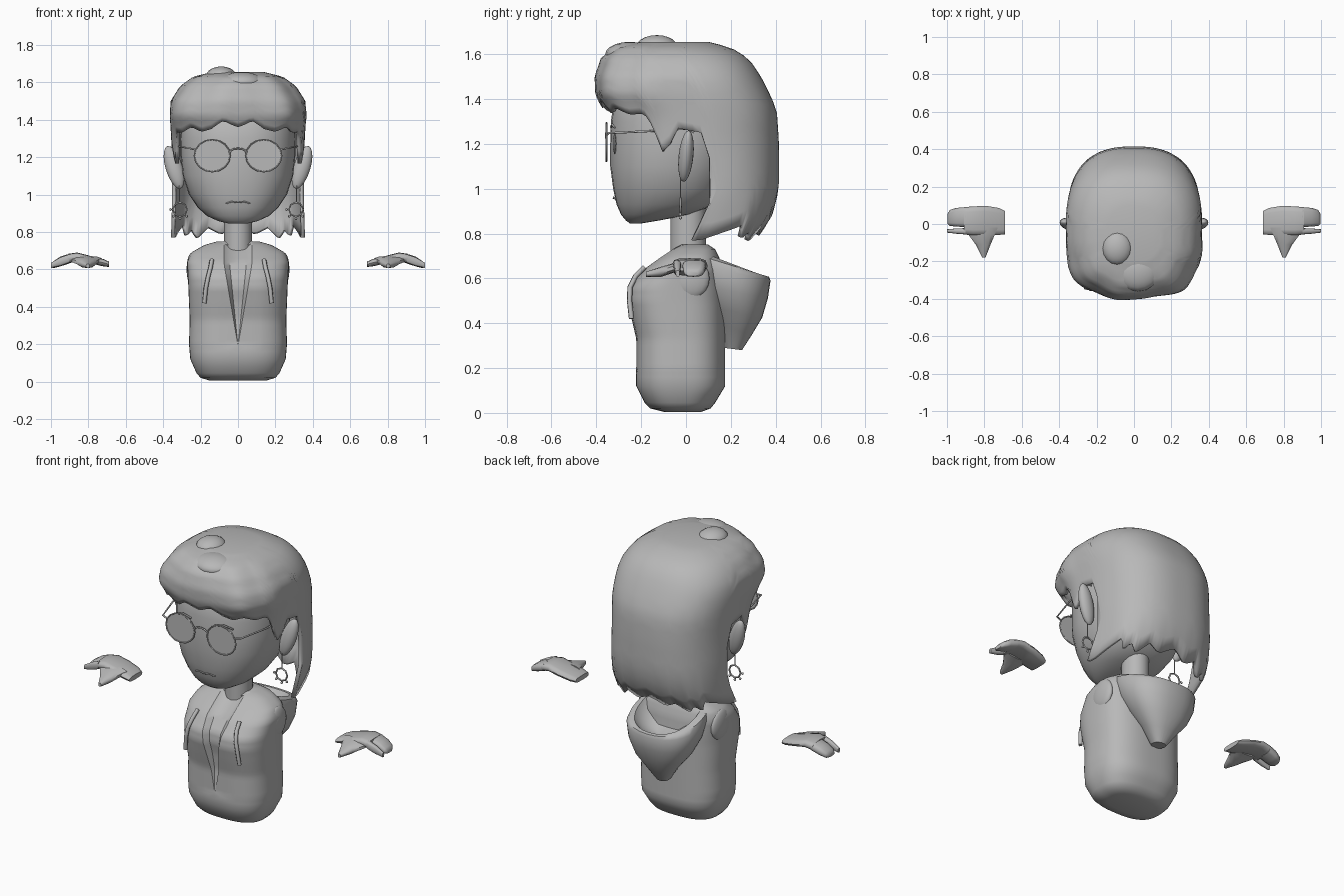
import bpy, bmesh, math

if "Cube" in bpy.data.objects:
    bpy.data.objects.remove(bpy.data.objects["Cube"])

grey = bpy.data.materials.new("grey")
grey.diffuse_color = (0.48, 0.48, 0.48, 1)
grey.use_nodes = True
grey.node_tree.nodes["Principled BSDF"].inputs["Base Color"].default_value = grey.diffuse_color


def finish(name, verts, faces, angle=50):
    me = bpy.data.meshes.new(name)
    me.from_pydata(verts, [], faces)
    bm = bmesh.new()
    bm.from_mesh(me)
    bmesh.ops.recalc_face_normals(bm, faces=bm.faces)
    bm.to_mesh(me)
    bm.free()
    ob = bpy.data.objects.new(name, me)
    bpy.context.collection.objects.link(ob)
    me.materials.append(grey)
    bpy.ops.object.select_all(action='DESELECT')
    ob.select_set(True)
    bpy.context.view_layer.objects.active = ob
    bpy.ops.object.shade_smooth_by_angle(angle=math.radians(angle))
    return ob


def lerp_table(table, k):
    """Interpolate rows of (key, values...) with ascending keys."""
    if k <= table[0][0]:
        return table[0][1:]
    for a, b in zip(table, table[1:]):
        if k <= b[0]:
            f = (k - a[0]) / (b[0] - a[0])
            return tuple(p + (q - p) * f for p, q in zip(a[1:], b[1:]))
    return table[-1][1:]


def oval(th, hx, yf, yb, n):
    """Point on a rounded outline; th = 0 faces the front."""
    s, c = math.sin(th), math.cos(th)
    x = hx * math.copysign(abs(s) ** (2 / n), s)
    y = (yf + yb) / 2 - (yb - yf) / 2 * math.copysign(abs(c) ** (2 / n), c)
    return x, y


def skin(name, rings, caps=(True, True), angle=50):
    n = len(rings[0])
    verts = [v for r in rings for v in r]
    faces = [(i * n + j, i * n + (j + 1) % n, (i + 1) * n + (j + 1) % n, (i + 1) * n + j)
             for i in range(len(rings) - 1) for j in range(n)]
    if caps[0]:
        faces.append(tuple(range(n)))
    if caps[1]:
        faces.append(tuple(range((len(rings) - 1) * n, len(rings) * n)))
    return finish(name, verts, faces, angle)


def loft(name, table, n=2.5, seg=32, warp=None, **kw):
    rings = []
    for z, hx, yf, yb in table:
        ring = [(*oval(2 * math.pi * j / seg, hx, yf, yb, n), z) for j in range(seg)]
        rings.append([warp(*p) for p in ring] if warp else ring)
    return skin(name, rings, **kw)


def ball(name, loc, size, seg=12, tilt=0):
    bpy.ops.mesh.primitive_uv_sphere_add(segments=seg, ring_count=seg // 2 + 2, location=loc, rotation=(tilt, 0, 0))
    ob = bpy.context.object
    ob.name, ob.scale = name, size
    ob.data.materials.append(grey)
    bpy.ops.object.shade_smooth()
    return ob


def wire(name, pts, r=0.005, closed=False):
    cu = bpy.data.curves.new(name, 'CURVE')
    cu.dimensions, cu.bevel_depth, cu.bevel_resolution = '3D', r, 1
    cu.use_fill_caps = True
    sp = cu.splines.new('POLY')
    sp.points.add(len(pts) - 1)
    for p, q in zip(sp.points, pts):
        p.co = (*q, 1)
    sp.use_cyclic_u = closed
    cu.materials.append(grey)
    ob = bpy.data.objects.new(name, cu)
    bpy.context.collection.objects.link(ob)
    return ob


# Torso with a V-shaped opening pressed into the chest
torso = [(0.005, .15, -.1, .07), (0.02, .2, -.16, .11), (0.045, .222, -.185, .13), (0.12, .255, -.222, .175),
         (0.2, .262, -.224, .175), (0.33, .258, -.224, .175), (0.42, .262, -.245, .175), (0.5, .265, -.262, .175),
         (0.56, .268, -.255, .175), (0.64, .272, -.19, .165), (0.69, .25, -.12, .15), (0.73, .18, -.06, .13),
         (0.75, .11, -.02, .1)]
levels = [0.005, 0.02, 0.045, 0.08, 0.12] + [0.16 + 0.02 * i for i in range(27)] + [0.695, 0.71, 0.73, 0.75]


def neckline(x, y, z):
    """Pull the middle columns onto the V edge and sink the panel inside it."""
    hx, yf, yb = lerp_table(torso, z)
    a, b = .274 * hx, .45 * hx
    w = min(.075, .17 * (z - .19))
    if y < (yf + yb) / 2 and w > 0 and abs(x) < b:
        f = abs(x) / a
        new = f * w if f <= 1 else w + (abs(x) - a) / (b - a) * (b - w)
        if f < .99:
            y += .035 * min(1, w / .04)
        x = math.copysign(new, x)
    return x, y, z


loft("torso", [(z, *lerp_table(torso, z)) for z in levels], n=2.7, seg=72, warp=neckline, angle=35)

# Hood hanging on the back: outer shell, rim, then inner hollow
hood = []
for hx, yf, yb, zf, zb in [(.04, .17, .25, .29, .28), (.1, .13, .295, .4, .35), (.165, .08, .34, .48, .425),
                           (.21, .02, .365, .58, .51), (.225, -.03, .377, .68, .59), (.215, -.05, .37, .735, .607),
                           (.18, -.03, .35, .755, .61), (.15, .0, .3, .71, .56), (.07, .08, .22, .64, .54)]:
    ring = []
    for j in range(32):
        x, y = oval(2 * math.pi * j / 32, hx, yf, yb, 2.3)
        f = (y - yf) / (yb - yf)
        ring.append((x, y, zf + (zb - zf) * f))
    hood.append(ring)
skin("hood", hood)

# Neck and head
loft("neck", [(.69, .075, -.07, .09), (.95, .075, -.07, .09)], n=2, seg=16)
loft("head", [(.845, .05, -.25, -.2), (.858, .105, -.268, -.12), (.885, .165, -.29, .02), (.93, .215, -.31, .13),
              (1., .262, -.325, .18), (1.1, .295, -.338, .22), (1.2, .306, -.338, .25), (1.3, .308, -.335, .26),
              (1.4, .3, -.32, .25), (1.5, .25, -.25, .2), (1.58, .12, -.12, .1)], n=2.3, seg=32)

# Hair: one shell whose lower edge falls from fringe to side locks to long back
shape = [(.76, .365, -.25, .31), (.88, .36, -.28, .385), (1., .353, -.3, .415), (1.2, .352, -.34, .415),
         (1.35, .36, -.365, .405), (1.42, .365, -.395, .375), (1.5, .36, -.4, .335), (1.58, .31, -.375, .28),
         (1.63, .24, -.32, .2), (1.655, .14, -.2, .1)]
hem = [(0, 1.36), (8, 1.395), (18, 1.35), (28, 1.335), (38, 1.36), (50, 1.33), (62, 1.335), (67, 1.28), (72, 1.165),
       (78, 1.2), (84, 1.27), (93, 1.25), (97, 1.1), (101, .77), (107, .77), (127, .84), (133, .77), (140, .81),
       (148, .76), (159, .82), (170, .785), (180, .83)]
SEG, ROWS = 120, 18
rings = []
for i in range(1, ROWS + 1):
    ring = []
    for j in range(SEG):
        deg = 360 * j / SEG
        a = min(deg, 360 - deg)
        z = 1.655 - (1.655 - lerp_table(hem, a)[0]) * ((i - 1) / (ROWS - 1)) ** 1.5
        x, y = oval(math.radians(deg), *lerp_table(shape, z), 2.5)
        # fringe clumps, puffed out like a roll above the brow
        if a < 85 and z < 1.64:
            puff = max(0, 1 - abs(z - 1.43) / .13) * min(1, (85 - a) / 20) * min(1, a / 40)
            k = 1 + .06 * puff + .02 * math.cos(math.radians(deg * 8 + 60)) * min(1, (85 - a) / 25)
            x, y = x * k, y * k
        # tips of the side hair sweep forward
        if z < 1.0 and 92 < a < 125:
            y -= 0.09 * min(1, (1.0 - z) / 0.2) * (1 - abs(a - 103) / 22)
        ring.append((x, y, z))
    rings.append(ring)
hair = skin("hair", rings, caps=(True, False), angle=60)
sol = hair.modifiers.new("thickness", 'SOLIDIFY')
sol.thickness, sol.offset = 0.02, -1
for loc, size in [((-.09, -.13, 1.635), (.08, .09, .05)), ((.02, -.25, 1.6), (.12, .11, .055))]:
    ball("hair_tuft", loc, size, 16)


def arc(cx, y, cz, r, n, a0=0, a1=360, sz=1):
    closed = a1 - a0 == 360
    return [(cx + r * math.cos(t), y, cz + sz * r * math.sin(t)) for t in
            (math.radians(a0 + (a1 - a0) * i / (n if closed else n - 1)) for i in range(n))]


# Paired parts
for s, side in ((-1, "left"), (1, "right")):
    # ears, with a slight forward tilt
    ear = ball(side + "_ear", (s * .342, 0, 1.145), (.045, .033, .12), 16, tilt=-.1)
    ear.rotation_euler.y = s * .3
    # earrings
    wire(side + "_earring_chain", [(s * .312, -.025, 1.05), (s * .312, -.025, .96)], .003)
    wire(side + "_earring_hoop", arc(s * .31, -.025, .92, .038, 8), .005, True)
    for p in arc(s * .31, -.025, .92, .05, 8)[4:]:
        ball(side + "_earring_bead", p, (.007,) * 3, 8)
    # glasses
    rim = arc(s * .138, -.355, 1.208, .096, 16, sz=.9)
    wire(side + "_glasses_rim", rim, .004, True)
    finish(side + "_lens", rim, [tuple(range(16))])
    wire(side + "_glasses_arm", [(s * .228, -.352, 1.24), (s * .262, -.345, 1.248), (s * .31, -.18, 1.256),
                                 (s * .335, .01, 1.268), (s * .335, .035, 1.25)], .005)
    # eyes and brows
    ball(side + "_eye", (s * .135, -.318, 1.2), (.03, .008, .045))
    wire(side + "_brow", [(s * .08, -.334, 1.275), (s * .135, -.33, 1.287), (s * .19, -.317, 1.272)], .005)
    # hoodie drawstrings
    wire(side + "_drawstring", [(s * .14, -.185, .65), (s * .147, -.225, .61), (s * .16, -.25, .56),
                                (s * .172, -.252, .5), (s * .18, -.243, .42)], .012)
    # closed sleeve opening
    ball(side + "_sleeve_cap", (s * .245, .02, .6), (.03, .085, .09), 16)

    # hands: palm lofted along x, split fingertips, thumb
    palm = [(.69, -.055, .07, .613, .642), (.72, -.058, .085, .616, .655), (.79, -.06, .097, .632, .672),
            (.86, -.06, .094, .642, .69), (.91, -.056, .09, .632, .683)]
    upper = [(.9, -.016, .09, .632, .684), (.95, -.014, .086, .616, .668), (.985, -.01, .075, .607, .645),
             (.996, .0, .055, .61, .632)]
    lower = [(.9, -.056, -.022, .636, .682), (.95, -.052, -.024, .618, .664), (1., -.046, -.028, .608, .635)]
    for part, rows in (("palm", palm), ("fingers", upper), ("finger", lower)):
        sect = []
        for x, y0, y1, z0, z1 in rows:
            ring = []
            for j in range(12):
                u, v = oval(2 * math.pi * j / 12, (y1 - y0) / 2, z0, z1, 3)
                ring.append((s * x, (y0 + y1) / 2 + u, v))
            sect.append(ring)
        skin(side + "_" + part, sect)
    thumb = []
    for y, x0, x1, z0, z1 in [(-.02, .725, .9, .632, .672), (-.055, .74, .89, .625, .668),
                              (-.11, .765, .848, .607, .652), (-.178, .793, .812, .607, .63)]:
        ring = []
        for j in range(10):
            u, v = oval(2 * math.pi * j / 10, (x1 - x0) / 2, z0, z1, 2.4)
            ring.append((s * ((x0 + x1) / 2 + u), y, v))
        thumb.append(ring)
    skin(side + "_thumb", thumb)

# Glasses bridge, mouth
wire("glasses_bridge", arc(0, -.357, 1.225, .044, 7, 0, 180, .5), .005)
wire("mouth", [(-.065, -.312, .952), (-.035, -.322, .962), (0, -.323, .957), (.035, -.322, .962), (.065, -.312, .952)], .004)
